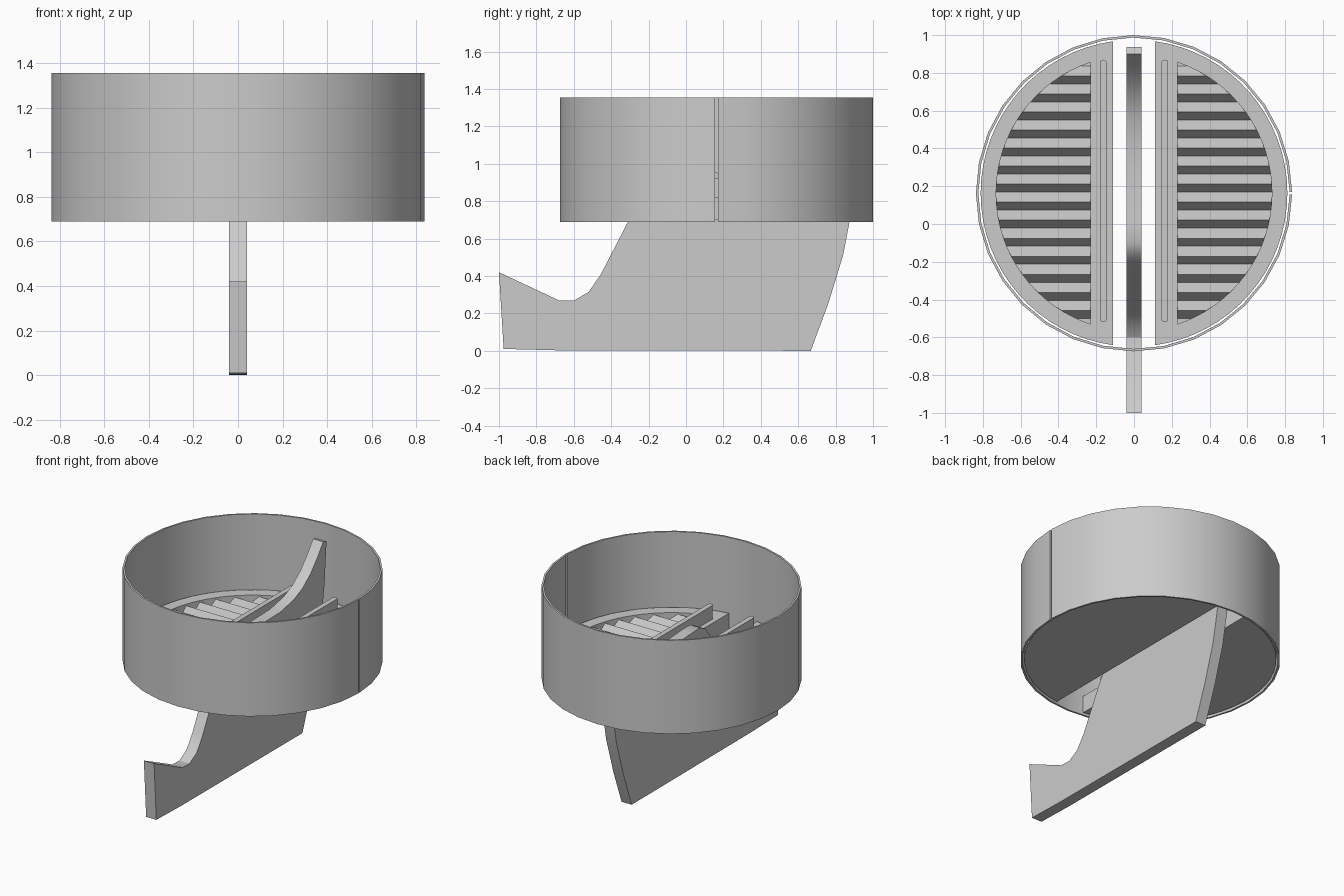
import bpy, bmesh
from math import sin, cos, acos, asin, pi, sqrt

if "Cube" in bpy.data.objects:
    bpy.data.objects.remove(bpy.data.objects["Cube"])

CY = 0.163            # y of the cup axis
R = 0.837             # cup outer radius


def finish(name, bm, mirror=False, recalc=True):
    if recalc:
        bmesh.ops.recalc_face_normals(bm, faces=bm.faces)
    me = bpy.data.meshes.new(name)
    bm.to_mesh(me)
    bm.free()
    ob = bpy.data.objects.new(name, me)
    bpy.context.collection.objects.link(ob)
    if mirror:
        ob.modifiers.new("Mirror", 'MIRROR').use_axis[0] = True
    bpy.ops.object.select_all(action='DESELECT')
    bpy.context.view_layer.objects.active = ob
    ob.select_set(True)
    bpy.ops.object.shade_smooth_by_angle(angle=0.5)
    return ob


def arc(r, a0, a1, n):
    return [(r * cos(a0 + (a1 - a0) * i / n), CY + r * sin(a0 + (a1 - a0) * i / n))
            for i in range(n + 1)]


def prism(name, pts, offset, mirror=False):
    """Extrude a closed outline of 3D points by offset."""
    bm = bmesh.new()
    f = bm.faces.new([bm.verts.new(p) for p in pts])
    g = bmesh.ops.extrude_face_region(bm, geom=[f])
    bmesh.ops.translate(bm, vec=offset,
                        verts=[v for v in g["geom"] if isinstance(v, bmesh.types.BMVert)])
    return finish(name, bm, mirror)


def band(name, outer, inner, z0, z1, closed, mirror=False):
    """Solid wall between two matching outlines, open or closed."""
    bm = bmesh.new()
    loops = [[bm.verts.new((x, y, z)) for z, (x, y) in
              ((z0, o), (z1, o), (z1, i), (z0, i))] for o, i in zip(outer, inner)]
    n = len(loops)
    for k in range(n if closed else n - 1):
        a, b = loops[k], loops[(k + 1) % n]
        for j in range(4):
            bm.faces.new((a[j], a[(j + 1) % 4], b[(j + 1) % 4], b[j]))
    if not closed:
        bm.faces.new(loops[0])
        bm.faces.new(loops[-1])
    return finish(name, bm, mirror)


# Thin cup wall with a slit on the right side
g = 0.009
band("cup_wall", arc(R, g, 2 * pi - g, 32), arc(R - 0.013, g, 2 * pi - g, 32),
     0.69, 1.355, False)

# Two half-round trays: rim frame, floor, sawtooth ridges and fin
t_out, t_in = acos(0.11 / 0.812), acos(0.23 / 0.73)
outer, inner = arc(0.812, -t_out, t_out, 32), arc(0.73, -t_in, t_in, 32)
band("tray_rim", outer, inner, 0.70, 0.822, True, True)
prism("tray_floor", [(x, y, 0.70) for x, y in inner], (0, 0, 0.035), True)

half = sqrt(0.73 ** 2 - 0.23 ** 2)
pitch, low, high = 0.0955, 0.745, 0.812
rows = []
for k in range(-6, 10):
    rows += [(k * pitch - 0.022, low), (k * pitch + 0.02, high)]
rows = [(y, z) for y, z in rows if abs(y - CY) < half]
rows = [(CY - half, low)] + rows + [(CY + half, low)]
bm = bmesh.new()
pairs = [(bm.verts.new((0.225, y, z)),
          bm.verts.new((sqrt(0.735 ** 2 - (y - CY) ** 2), y, z))) for y, z in rows]
for a, b in zip(pairs, pairs[1:]):
    bm.faces.new((a[0], a[1], b[1], b[0]))
finish("tray_ridges", bm, True, False)

fin = []
for yc, a0 in ((0.852, 0), (-0.502, pi)):
    fin += [(0.163 + 0.018 * cos(a0 + pi * i / 8), yc + 0.018 * sin(a0 + pi * i / 8), 0.81)
            for i in range(9)]
prism("tray_fin", fin, (0, 0, 0.11), True)

# Central blade: side profile in y, z
profile = [(-0.975, 0.01), (-0.7, 0.003), (0.667, 0), (0.76, 0.25), (0.84, 0.51),
           (0.88, 0.72), (0.915, 0.97), (0.937, 1.26), (0.9, 1.27), (0.84, 1.19),
           (0.76, 1.10), (0.67, 1.03), (0.57, 0.985), (0.42, 0.955), (0.2, 0.95),
           (0.0, 0.962), (-0.1, 0.965), (-0.16, 0.935), (-0.22, 0.855), (-0.31, 0.69),
           (-0.455, 0.41), (-0.52, 0.315), (-0.6, 0.268), (-0.68, 0.27), (-1.0, 0.42)]
prism("blade", [(-0.04, y, z) for y, z in profile], (0.08, 0, 0))
